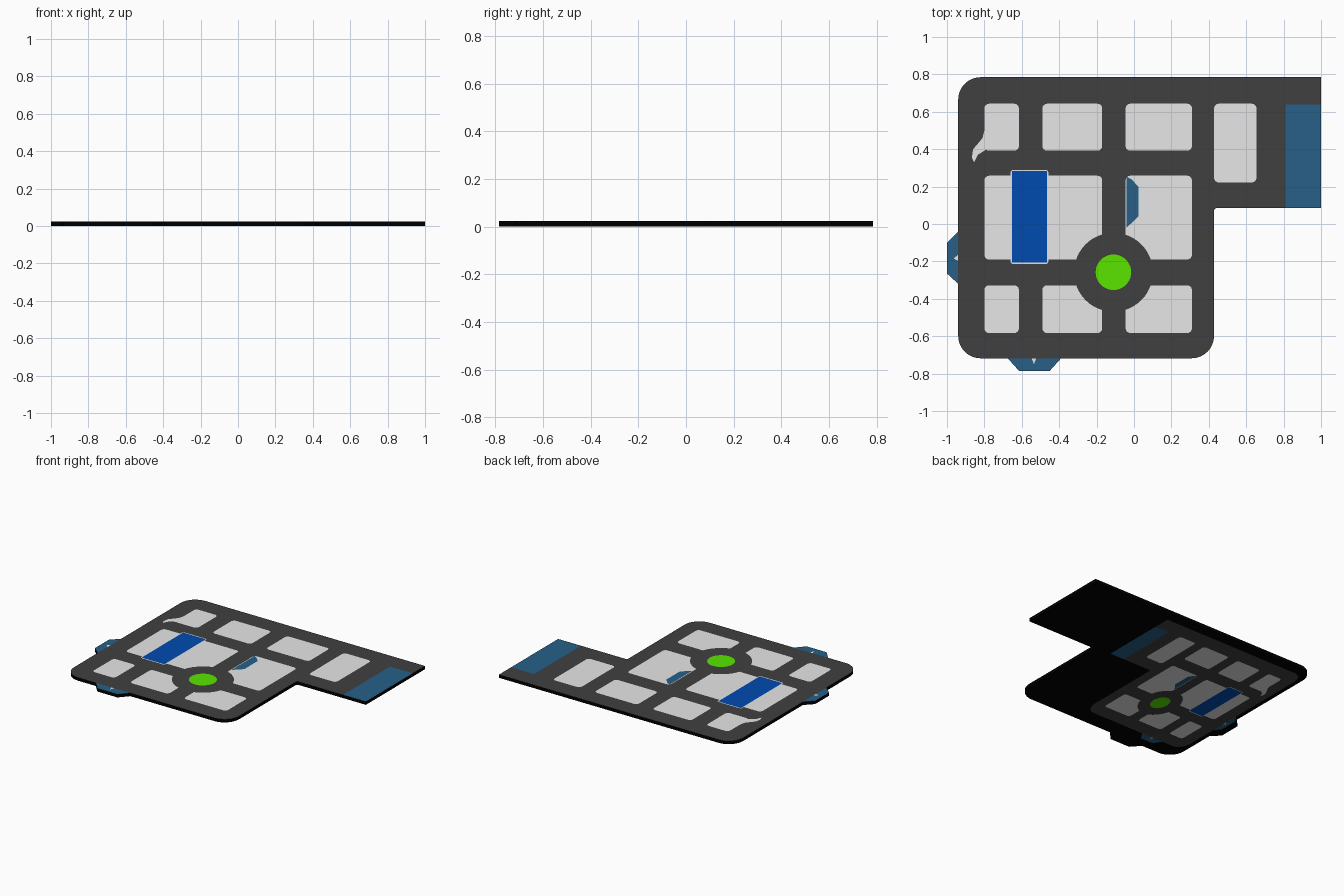
import bpy, math
from mathutils import Vector
from mathutils.geometry import delaunay_2d_cdt

if "Cube" in bpy.data.objects:
    bpy.data.objects.remove(bpy.data.objects["Cube"])

H = 0.0235  # slab thickness


def material(name, rgb):
    m = bpy.data.materials.new(name)
    m.diffuse_color = (*rgb, 1)
    m.use_nodes = True
    m.node_tree.nodes["Principled BSDF"].inputs["Base Color"].default_value = m.diffuse_color
    return m


MATS = {
    "black": material("black", (0.0, 0.0, 0.0)),
    "asphalt": material("asphalt grey", (0.051, 0.051, 0.051)),
    "light": material("light grey", (0.8, 0.8, 0.8)),
    "white": material("white", (0.95, 0.97, 1.0)),
    "blue": material("deep blue", (0.0, 0.07, 0.43)),
    "steel": material("steel blue", (0.021, 0.117, 0.25)),
    "green": material("green", (0.1, 0.78, 0.0)),
}


def rounded(corners, n=8):
    """Polygon from (x, y, corner radius) points."""
    out = []
    for i, (x, y, r) in enumerate(corners):
        p = Vector((x, y))
        if r == 0:
            out.append(p)
            continue
        q = Vector(corners[i - 1][:2])
        s = Vector(corners[(i + 1) % len(corners)][:2])
        a, b = p + (q - p).normalized() * r, p + (s - p).normalized() * r
        for k in range(n + 1):
            t = math.pi / 2 * k / n
            out.append(a + b - p + (p - b) * math.cos(t) + (p - a) * math.sin(t))
    return out


def rect(x0, x1, y0, y1, r=0.0):
    return rounded([(x0, y0, r), (x1, y0, r), (x1, y1, r), (x0, y1, r)], 4)


def poly(*pts):
    return [Vector(p) for p in pts]


def circle(x, y, r, n=48):
    return [Vector((x + r * math.cos(2 * math.pi * i / n),
                    y + r * math.sin(2 * math.pi * i / n))) for i in range(n)]


# Outline shapes
road = rounded([(-0.94, -0.718, 0.12), (0.428, -0.718, 0.12), (0.428, 0.085, 0.015),
                (1, 0.085, 0), (1, 0.785, 0), (-0.94, 0.785, 0.12)])
left_tab = poly((-1, -0.265), (-0.94, -0.32), (-0.9, -0.32), (-0.9, -0.04), (-0.94, -0.04), (-1, -0.1))
front_tab = poly((-0.615, -0.785), (-0.45, -0.785), (-0.39, -0.718), (-0.39, -0.68),
                 (-0.675, -0.68), (-0.675, -0.718))

# Painted map, later layers lie over earlier ones
layers = [("tabs", "steel", left_tab), ("tabs", "steel", front_tab),
          ("tab_marks", "light", poly((-0.965, -0.185), (-0.935, -0.2), (-0.935, -0.16))),
          ("tab_marks", "light", poly((-0.535, -0.75), (-0.52, -0.71), (-0.55, -0.71))),
          ("road", "asphalt", road)]
columns = [(-0.80, -0.615), (-0.49, -0.17), (-0.045, 0.31)]
for x0, x1 in columns:
    for y0, y1 in [(0.392, 0.643), (-0.583, -0.328)]:
        layers.append(("blocks", "light", rect(x0, x1, y0, y1, 0.025)))
for r in [(-0.80, -0.17, -0.19, 0.258), (-0.045, 0.31, -0.19, 0.258), (0.428, 0.655, 0.222, 0.643)]:
    layers.append(("blocks", "light", rect(*r, 0.025)))
layers += [
    ("blocks", "light", poly((-0.855, 0.33), (-0.835, 0.37), (-0.8, 0.392), (-0.77, 0.41), (-0.77, 0.5),
                             (-0.8, 0.5), (-0.81, 0.46), (-0.83, 0.435), (-0.86, 0.4), (-0.867, 0.355))),
    ("roundabout", "asphalt", circle(-0.11, -0.258, 0.211)),
    ("green_island", "green", circle(-0.11, -0.258, 0.095)),
    ("inner_tab", "steel", poly((-0.04, -0.02), (0.024, 0.04), (0.024, 0.2), (-0.015, 0.24), (-0.04, 0.253))),
    ("pool_border", "white", rect(-0.66, -0.458, -0.215, 0.29, 0.015)),
    ("pool", "blue", rect(-0.653, -0.465, -0.207, 0.283)),
    ("end_strip", "steel", rect(0.81, 1, 0.085, 0.64)),
]
base = [("base", "black", s) for s in (road, left_tab, front_tab)]


def mesh_object(name, verts, faces, mat):
    me = bpy.data.meshes.new(name)
    me.from_pydata(verts, [], faces)
    me.materials.append(MATS[mat])
    me.validate()
    ob = bpy.data.objects.new(name, me)
    bpy.context.collection.objects.link(ob)


def painted_face(prefix, z, scale, shift, flip):
    """Cut the slab outline into coloured regions, one object per layer name."""
    stack = base + [(n, m, [Vector((shift[0] + scale[0] * p.x, shift[1] + scale[1] * p.y)) for p in s])
                    for n, m, s in layers]
    pts, faces = [], []
    for _, _, s in stack:
        faces.append(list(range(len(pts), len(pts) + len(s))))
        pts += s
    vs, _, fs, _, _, src = delaunay_2d_cdt(pts, [], faces, 1, 1e-5, True)
    parts, edges = {}, {}
    for f, ids in zip(fs, src):
        if not ids or min(ids) >= len(base):
            continue  # outside the slab
        f = list(f)
        parts.setdefault(stack[max(ids)][:2], []).append(f[::-1] if flip else f)
        for a, b in zip(f, f[1:] + f[:1]):
            if (b, a) in edges:
                del edges[(b, a)]
            else:
                edges[(a, b)] = True
    for (name, mat), group in parts.items():
        used = sorted({i for f in group for i in f})
        idx = {v: k for k, v in enumerate(used)}
        mesh_object(prefix + name, [(vs[i].x, vs[i].y, z) for i in used],
                    [[idx[i] for i in f] for f in group], mat)
    return vs, list(edges)


# Top map, and the smaller squeezed map on the underside
vs, rim = painted_face("top_", H, (1, 1), (0, 0), False)
painted_face("underside_", 0.0, (0.62, 0.86), (-0.325, 0.03), True)

# Black rim wall around the slab
verts, faces = [], []
for a, b in rim:
    k = len(verts)
    verts += [(vs[a].x, vs[a].y, 0), (vs[b].x, vs[b].y, 0), (vs[b].x, vs[b].y, H), (vs[a].x, vs[a].y, H)]
    faces.append((k, k + 1, k + 2, k + 3))
mesh_object("slab_rim", verts, faces, "black")
